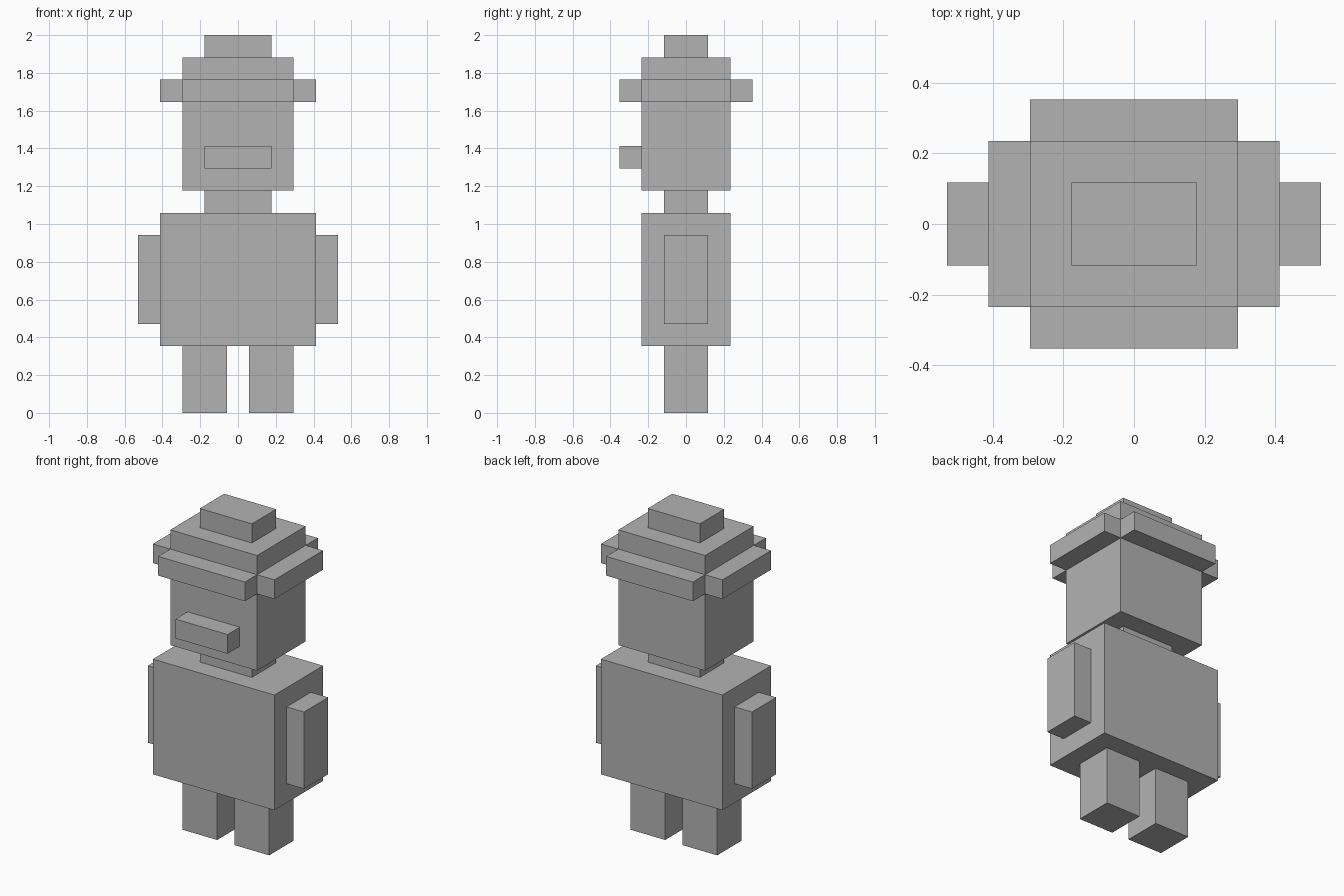
import bpy
import bmesh
from mathutils import Matrix, Vector

UNIT = 2 / 17  # one block of the grid the figure is built on

cube = bpy.data.objects.get("Cube")
if cube:
    bpy.data.objects.remove(cube, do_unlink=True)

grey = bpy.data.materials.new("plain grey")
grey.use_nodes = True
colour = (0.45, 0.45, 0.45, 1)
grey.diffuse_color = colour
grey.node_tree.nodes["Principled BSDF"].inputs["Base Color"].default_value = colour


def block(name, x, y, z):
    """Add a box from (low, high) ranges given in grid units."""
    low, high = (Vector(corner) * UNIT for corner in zip(x, y, z))
    bm = bmesh.new()
    bmesh.ops.create_cube(bm, size=1, matrix=Matrix.Diagonal((*(high - low), 1)))
    mesh = bpy.data.meshes.new(name)
    bm.to_mesh(mesh)
    bm.free()
    mesh.materials.append(grey)
    obj = bpy.data.objects.new(name, mesh)
    obj.location = (low + high) / 2
    bpy.context.collection.objects.link(obj)


def side_pair(name, x, y, z):
    """Add a box on the left (+x) and its mirror on the right."""
    block("left_" + name, x, y, z)
    block("right_" + name, (-x[1], -x[0]), y, z)


# Body
side_pair("leg", (0.5, 2.5), (-1, 1), (0, 3))
block("torso", (-3.5, 3.5), (-2, 2), (3, 9))
side_pair("arm", (3.5, 4.5), (-1, 1), (4, 8))
block("neck", (-1.5, 1.5), (-1, 1), (9, 10))

# Head and mouth
block("head", (-2.5, 2.5), (-2, 2), (10, 16))
block("mouth", (-1.5, 1.5), (-3, -2), (11, 12))

# Hat brim with open corners, and the raised crown
side_pair("brim", (2.5, 3.5), (-2, 2), (14, 15))
block("front_brim", (-2.5, 2.5), (-3, -2), (14, 15))
block("back_brim", (-2.5, 2.5), (2, 3), (14, 15))
block("hat_crown", (-1.5, 1.5), (-1, 1), (16, 17))
